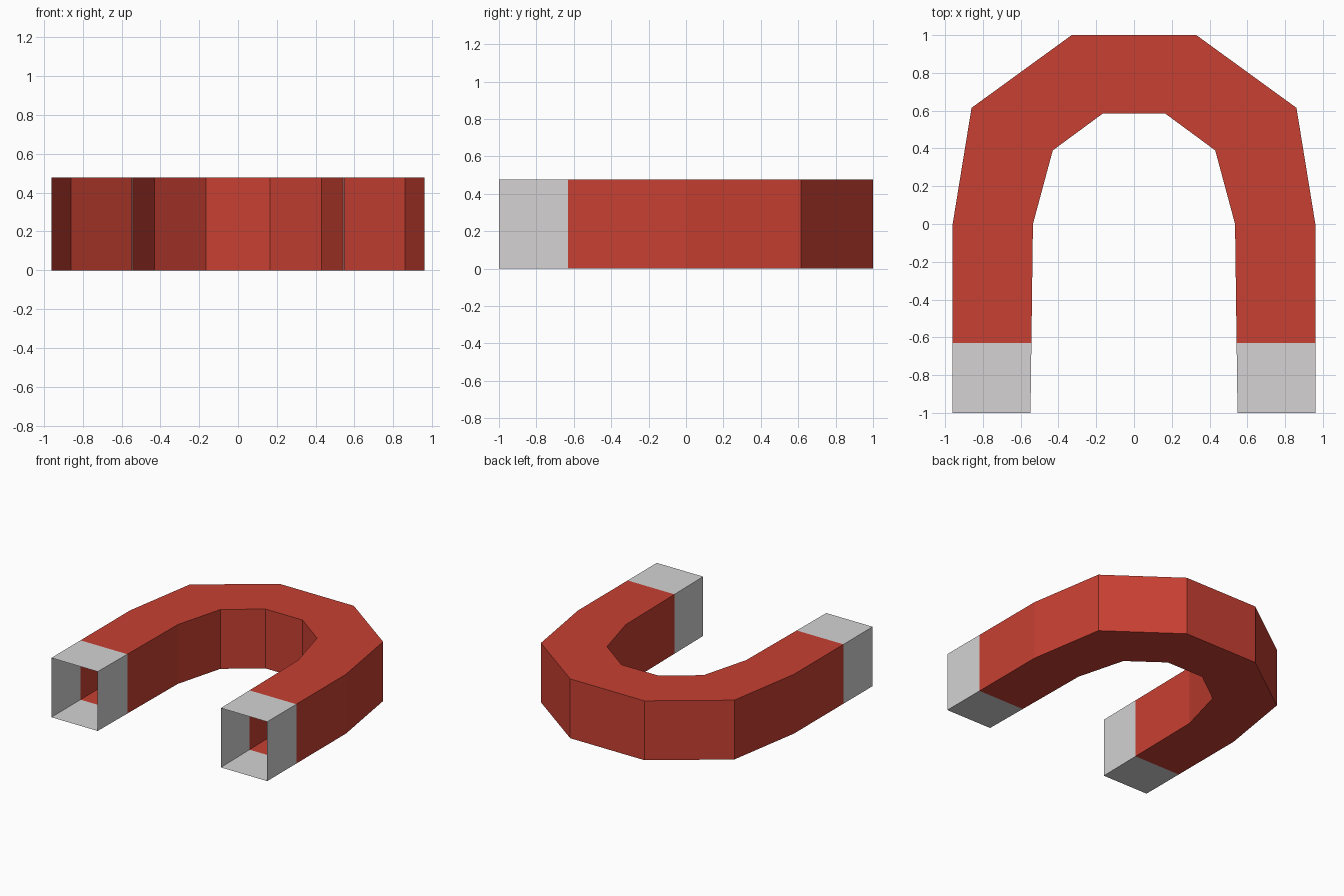
import bpy, bmesh

if "Cube" in bpy.data.objects:
    bpy.data.objects.remove(bpy.data.objects["Cube"])

HEIGHT = 0.477
SEAM_Y = -0.63


def material(name, rgb):
    m = bpy.data.materials.new(name)
    m.diffuse_color = (*rgb, 1.0)
    m.use_nodes = True
    m.node_tree.nodes["Principled BSDF"].inputs["Base Color"].default_value = m.diffuse_color
    return m


# Half outlines of the horseshoe, from the left pole tip up to the crown
outer = [(-0.96, -1.0), (-0.96, 0.0), (-0.86, 0.615), (-0.33, 1.0)]
inner = [(-0.548, -1.0), (-0.535, 0.0), (-0.43, 0.39), (-0.165, 0.585)]


def mirrored(points):
    return points + [(-x, y) for x, y in reversed(points)]


# Square tube swept round the horseshoe, left open at both pole tips
bm = bmesh.new()
rings = []
for (ox, oy), (ix, iy) in zip(mirrored(outer), mirrored(inner)):
    corners = [(ox, oy, 0), (ox, oy, HEIGHT), (ix, iy, HEIGHT), (ix, iy, 0)]
    rings.append([bm.verts.new(c) for c in corners])
for a, b in zip(rings, rings[1:]):
    for i in range(4):
        j = (i + 1) % 4
        bm.faces.new((a[i], b[i], b[j], a[j]))

# Cut the seam between the red body and the grey pole tips
bmesh.ops.bisect_plane(bm, geom=bm.verts[:] + bm.edges[:] + bm.faces[:],
                       plane_co=(0, SEAM_Y, 0), plane_no=(0, 1, 0))
bm.normal_update()
top = max(bm.faces, key=lambda f: f.calc_center_median().z)
if top.normal.z < 0:
    bmesh.ops.reverse_faces(bm, faces=bm.faces[:])
for f in bm.faces:
    f.material_index = 1 if f.calc_center_median().y < SEAM_Y else 0

mesh = bpy.data.meshes.new("horseshoe_magnet")
bm.to_mesh(mesh)
bm.free()
mesh.materials.append(material("red paint", (0.58, 0.051, 0.032)))
mesh.materials.append(material("bare grey metal", (0.66, 0.65, 0.65)))
magnet = bpy.data.objects.new("horseshoe_magnet", mesh)
bpy.context.collection.objects.link(magnet)
